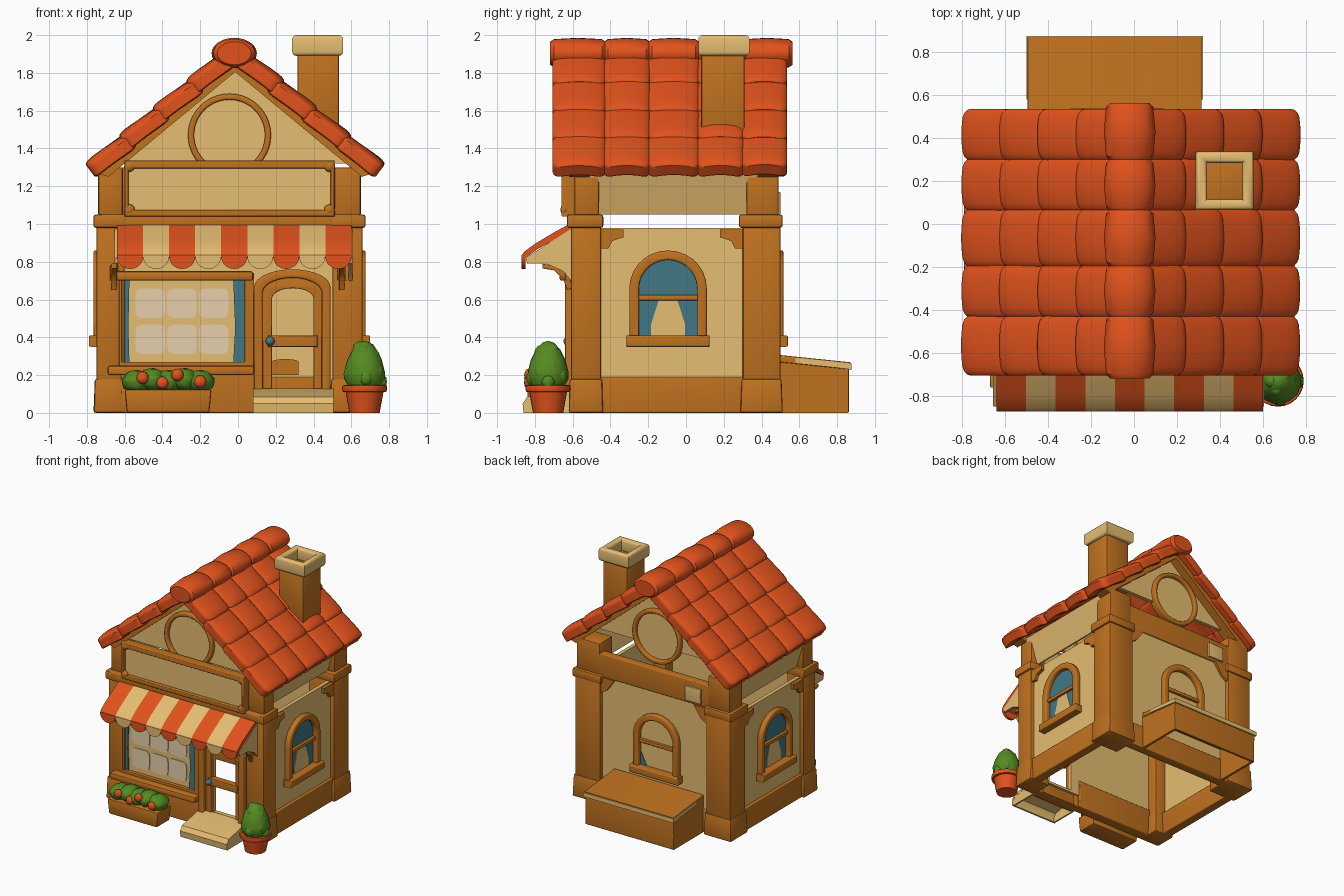
import bpy, bmesh, math, random
from mathutils import Matrix, Vector

random.seed(4)
if "Cube" in bpy.data.objects:
    bpy.data.objects.remove(bpy.data.objects["Cube"])


def material(name, rgb):
    m = bpy.data.materials.new(name)
    m.use_nodes = True
    m.diffuse_color = (*rgb, 1)
    m.node_tree.nodes["Principled BSDF"].inputs["Base Color"].default_value = (*rgb, 1)
    return m


WOOD = material("warm wood", (0.53, 0.168, 0.014))
CREAM = material("cream plaster", (0.79, 0.51, 0.168))
RED = material("terracotta red", (0.75, 0.085, 0.012))
BLUE = material("curtain blue", (0.053, 0.19, 0.24))
GREEN = material("leaf green", (0.09, 0.26, 0.015))
PANE = material("pale glass", (0.82, 0.65, 0.42))


def finish(name, bm, mat, matrix=Matrix()):
    bmesh.ops.recalc_face_normals(bm, faces=bm.faces)
    me = bpy.data.meshes.new(name)
    bm.to_mesh(me)
    bm.free()
    me.transform(matrix)
    me.materials.append(mat)
    ob = bpy.data.objects.new(name, me)
    bpy.context.collection.objects.link(ob)
    return ob


def box(name, x, y, z, mat, bevel=0.012, flare=1.0):
    bm = bmesh.new()
    bmesh.ops.create_cube(bm, size=1)
    for v in bm.verts:
        k = flare if v.co.z < 0 else 1
        v.co = [(a[0] + a[1]) / 2 + c * f * (a[1] - a[0]) for a, c, f in zip((x, y, z), v.co, (k, k, 1))]
    bmesh.ops.bevel(bm, geom=bm.edges[:], offset=bevel, segments=2, profile=0.5, affect='EDGES')
    return finish(name, bm, mat)


def wall_frame(direction):
    """Local x runs along the wall, local y is up, local z points outward."""
    n = Vector(direction)
    return Matrix((Vector((0, 0, 1)).cross(n), (0, 0, 1), n)).transposed().to_4x4()


FRONT, BACK = wall_frame((0, -1, 0)), wall_frame((0, 1, 0))
RIGHT, LEFT = wall_frame((1, 0, 0)), wall_frame((-1, 0, 0))


def plate(name, frame, loops, w0, w1, mat, bevel=0.0):
    """Flat outline, with optional holes, extruded from depth w0 to w1."""
    cu = bpy.data.curves.new(name, 'CURVE')
    cu.dimensions, cu.fill_mode = '2D', 'BOTH'
    cu.extrude, cu.bevel_depth, cu.offset = (w1 - w0) / 2 - bevel, bevel, -bevel
    cu.bevel_resolution = 2
    for pts in loops:
        s = cu.splines.new('POLY')
        s.points.add(len(pts) - 1)
        s.use_cyclic_u = True
        for p, (a, b) in zip(s.points, pts):
            p.co = (a, b, 0, 1)
    tmp = bpy.data.objects.new(name + "_outline", cu)
    bpy.context.collection.objects.link(tmp)
    bpy.context.view_layer.update()
    me = bpy.data.meshes.new_from_object(tmp.evaluated_get(bpy.context.evaluated_depsgraph_get()))
    bpy.data.objects.remove(tmp)
    bm = bmesh.new()
    bm.from_mesh(me)
    bpy.data.meshes.remove(me)
    bmesh.ops.remove_doubles(bm, verts=bm.verts, dist=0.0002)
    return finish(name, bm, mat, frame @ Matrix.Translation((0, 0, (w0 + w1) / 2)))


def rect(a, b, c, d):
    return [(a, c), (b, c), (b, d), (a, d)]


def arch(a, b, c, d, rise, n=14):
    top = [((a + b) / 2 + (b - a) / 2 * math.cos(t), d - rise + rise * math.sin(t))
           for t in (math.pi * i / n for i in range(n + 1))]
    return [(a, c), (b, c)] + top


def lathe(name, profile, loc, mat, axis='Z', squash=1.0):
    bm = bmesh.new()
    vs = [bm.verts.new((r, 0, h)) for r, h in profile]
    es = [bm.edges.new(p) for p in zip(vs, vs[1:])]
    bmesh.ops.spin(bm, geom=vs + es, axis=(0, 0, 1), cent=(0, 0, 0), angle=math.tau, steps=24)
    bmesh.ops.remove_doubles(bm, verts=bm.verts, dist=0.0005)
    rot = Matrix.Rotation(math.pi / 2, 4, 'X') if axis == 'Y' else Matrix()
    return finish(name, bm, mat, Matrix.Translation(loc) @ Matrix.Diagonal((1, 1, squash, 1)) @ rot)


def blob(name, loc, size, mat, rough=0.0, sub=3):
    bm = bmesh.new()
    bmesh.ops.create_icosphere(bm, subdivisions=sub, radius=1)
    for v in bm.verts:
        v.co *= 1 + rough * math.sin(v.co.x * 7 + 1) * math.sin(v.co.y * 7) + rough * math.sin(v.co.z * 9) / 2
    return finish(name, bm, mat, Matrix.Translation(loc) @ Matrix.Diagonal((*size, 1)))


# Corner posts with plinths, caps and upper stubs
for x0, x1, sx in ((-0.75, -0.6, -1), (0.5, 0.66, 1)):
    for y0, y1, tag in ((-0.61, -0.45, "front"), (0.3, 0.5, "back")):
        a, b = x0, x1
        if tag == "back":
            a, b = (x0, x1 + 0.07) if sx < 0 else (x0 - 0.07, x1)
        box(tag + "_post", (a, b), (y0, y1), (0.1, 1.0), WOOD)
        box(tag + "_plinth", (a - 0.008, b + 0.008), (y0 - 0.006, y1 + 0.006), (0, 0.18), WOOD, 0.012, 1.06)
        box(tag + "_cap", (a - 0.015, b + 0.015), (y0 - 0.02, y1 + 0.012), (0.98, 1.05), WOOD)
        box(tag + "_stub", (a + 0.01, b - 0.01), (y0 + 0.02, y1 - 0.01), (1.04, 1.3), WOOD)


# Arched windows, shared by three walls
def arched_window(frame, c, w, curtains):
    u0, u1 = c - 0.205, c + 0.205
    hole = arch(u0 + 0.05, u1 - 0.05, 0.4, 0.81, 0.155)
    plate("window_frame", frame, [arch(u0, u1, 0.38, 0.86, 0.2), hole], w, w + 0.045, WOOD, 0.01)
    plate("window_pane", frame, [hole], w + 0.001, w + 0.008, BLUE if curtains else CREAM)
    plate("window_bar", frame, [rect(c - 0.16, c + 0.16, 0.595, 0.625)], w, w + 0.03, WOOD, 0.006)
    plate("window_sill", frame, [rect(c - 0.22, c + 0.22, 0.35, 0.41)], w, w + 0.07, WOOD, 0.01)
    if curtains:
        plate("curtain_gap", frame, [[(c - 0.09, 0.41), (c + 0.09, 0.41), (c + 0.09, 0.47), (c + 0.05, 0.595),
                                      (c - 0.05, 0.595), (c - 0.09, 0.47)]], w + 0.004, w + 0.012, CREAM)
    else:
        plate("curtain_tip", frame, [[(c - 0.1, 0.41), (c - 0.155, 0.41), (c - 0.155, 0.52)]],
              w + 0.004, w + 0.012, BLUE)


# Side walls, open below the strip that leans out to the eaves
for frame, s, w in ((RIGHT, 1, 0.63), (LEFT, -1, 0.72)):
    a, b = sorted((-0.47 * s, 0.32 * s))
    plate("side_wall", frame, [rect(a, b, 0.17, 0.98)], w - 0.03, w, CREAM)
    plate("side_base", frame, [rect(a, b, 0, 0.19)], w - 0.06, w + 0.02, WOOD, 0.01)
    lean = frame @ Matrix.Translation((0, 1.05, w - 0.04)) @ Matrix.Rotation(math.radians(17), 4, 'X')
    plate("side_upper_wall", lean, [[(-0.46 * s, 0), (0.34 * s, 0), (0.37 * s, 0.24), (-0.54 * s, 0.24)]],
          -0.02, 0, CREAM)
    for e, d in ((-0.45 * s, s), (0.3 * s, -s)):
        plate("corner_bracket", frame, [[(e, 0.97), (e + 0.12 * d, 0.97), (e + 0.12 * d, 0.93), (e + 0.06 * d, 0.91),
                                         (e + 0.04 * d, 0.87), (e, 0.87)]], w, w + 0.025, WOOD)
    arched_window(frame, -0.095 * s, w, True)

# Back wall, beam and vent plate
plate("back_wall", BACK, [rect(-0.45, 0.55, 0.17, 1.05)], 0.42, 0.47, CREAM)
plate("back_base", BACK, [rect(-0.45, 0.55, 0, 0.19)], 0.4, 0.48, WOOD, 0.01)
plate("back_beam", BACK, [rect(-0.62, 0.7, 1.03, 1.22)], 0.42, 0.485, WOOD, 0.01)
plate("vent_plate", BACK, [rect(0.34, 0.48, 1.05, 1.17)], 0.475, 0.5, CREAM, 0.006)
plate("inner_panel", BACK, [arch(-0.32, -0.18, 0.2, 0.285, 0.015)], 0.412, 0.421, WOOD)
arched_window(BACK, 0.08, 0.47, False)
for e, d in ((-0.43, 1), (0.53, -1)):
    plate("corner_bracket", BACK, [[(e, 1.03), (e + 0.12 * d, 1.03), (e + 0.05 * d, 0.93), (e, 0.9)]], 0.47, 0.49, WOOD)

# Hollow cellar hatch behind the house, with pale worn edges
for x in (-0.49, 0.29):
    plate("hatch_side", RIGHT, [[(0.47, 0), (0.855, 0), (0.862, 0.25), (0.47, 0.29)]], x, x + 0.02, WOOD)
plate("hatch_end", BACK, [rect(-0.31, 0.49, 0, 0.25)], 0.84, 0.862, WOOD, 0.006)
plate("hatch_lid", RIGHT, [[(0.48, 0.27), (0.87, 0.23), (0.87, 0.268), (0.48, 0.308)]], -0.495, 0.315, WOOD, 0.005)
plate("hatch_edge", BACK, [rect(-0.32, 0.5, 0.228, 0.262)], 0.868, 0.876, CREAM)
for x in (-0.5, 0.313):
    plate("hatch_side_edge", RIGHT, [[(0.58, 0.265), (0.87, 0.23), (0.87, 0.262), (0.58, 0.292)]], x, x + 0.007, CREAM)

# Front wall with an open doorway
door = arch(0.18, 0.4, 0.12, 0.66, 0.055)
plate("front_wall", FRONT, [rect(-0.62, 0.52, 0.1, 1.0), door], 0.54, 0.57, CREAM)
plate("front_base", FRONT, [rect(-0.62, 0.1, 0, 0.23)], 0.53, 0.62, WOOD, 0.01)
plate("front_beam", FRONT, [rect(-0.72, 0.64, 0.985, 1.05)], 0.52, 0.63, WOOD, 0.01)
plate("door_frame", FRONT, [arch(0.085, 0.49, 0, 0.76, 0.095), arch(0.13, 0.445, 0.01, 0.715, 0.08)], 0.55, 0.64, WOOD, 0.01)
plate("door_leaf", FRONT, [arch(0.13, 0.445, 0, 0.72, 0.08), door], 0.56, 0.605, WOOD, 0.006)
plate("door_bar", FRONT, [rect(0.16, 0.42, 0.35, 0.41)], 0.56, 0.615, WOOD, 0.006)
blob("door_knob", (0.17, -0.625, 0.38), (0.024, 0.024, 0.024), BLUE)

# Shop window
plate("shop_window_back", FRONT, [rect(-0.62, 0.05, 0.24, 0.72)], 0.56, 0.59, CREAM)
plate("shop_window_frame", FRONT, [rect(-0.63, 0.085, 0.22, 0.74), rect(-0.615, 0.035, 0.27, 0.7)], 0.56, 0.62, WOOD, 0.006)
for i in range(3):
    for z in (0.315, 0.505):
        x = -0.54 + 0.168 * i
        pts = [(x + 0.075 + 0.078 * math.copysign(abs(math.cos(t)) ** 0.35, math.cos(t)),
                z + 0.075 + 0.078 * math.copysign(abs(math.sin(t)) ** 0.35, math.sin(t)))
               for t in (math.tau * (k + 0.5) / 24 for k in range(24))]
        plate("shop_pane", FRONT, [pts], 0.589, 0.596, PANE)
for a, b, c in ((-0.615, -0.575, -0.58), (0.035, -0.025, -0.015)):
    plate("shop_curtain", FRONT, [[(a, 0.27), (b, 0.27), (c, 0.45), (b, 0.7), (a, 0.7)]], 0.588, 0.6, BLUE)
box("shop_lintel", (-0.645, 0.08), (-0.67, -0.57), (0.7, 0.75), WOOD)
box("shop_sill", (-0.69, 0.085), (-0.68, -0.57), (0.2, 0.25), WOOD)

# Sign board
plate("sign_panel", FRONT, [rect(-0.58, 0.49, 1.06, 1.32)], 0.58, 0.63, CREAM)
plate("sign_frame", FRONT, [rect(-0.6, 0.51, 1.04, 1.335), rect(-0.58, 0.49, 1.075, 1.295)], 0.58, 0.66, WOOD, 0.008)
for x in (-0.575, 0.485):
    for z in (1.075, 1.305):
        blob("sign_corner", (x, -0.645, z), (0.03, 0.02, 0.03), WOOD, 0, 2)

# Striped awning with scalloped edge, cheeks and brackets
for i in range(9):
    x0 = -0.64 + i * 0.1378
    x1, mat = x0 + 0.1378, (RED, CREAM)[i % 2]
    slope = [(-0.59, 1.015), (-0.7, 0.955), (-0.8, 0.895), (-0.855, 0.855), (-0.872, 0.83), (-0.85, 0.82), (-0.79, 0.865),
             (-0.59, 0.975)]
    plate("awning_stripe", RIGHT, [slope], x0, x1, mat)
    tongue = [(a, 1.6 - b) for a, b in arch(x0, x1, 0.765, 0.838, 0.065, 10)]
    plate("awning_scallop", FRONT, [tongue], 0.85, 0.872, mat)
for x in (-0.655, 0.585):
    plate("awning_cheek", RIGHT, [[(-0.6, 0.98), (-0.85, 0.82), (-0.84, 0.79), (-0.74, 0.79), (-0.65, 0.75), (-0.6, 0.69)]],
          x, x + 0.02, CREAM)
for x in (-0.67, 0.535):
    plate("awning_bracket", RIGHT, [[(-0.76, 0.79), (-0.68, 0.775), (-0.62, 0.73), (-0.6, 0.66), (-0.63, 0.65),
                                     (-0.65, 0.71), (-0.7, 0.755), (-0.76, 0.765)]], x, x + 0.03, WOOD, 0.004)
    box("bracket_block", (x - 0.008, x + 0.038), (-0.64, -0.59), (0.7, 0.78), WOOD, 0.006)

# Gables with round windows and rafters; the back one stops higher
CX, TOP, A = -0.015, 1.84, math.radians(39.5)
for frame, s, w, half, base in ((FRONT, 1, 0.55, 0.62, 1.32), (BACK, -1, 0.42, 0.52, 1.385)):
    c = CX * s
    plate("gable", frame, [[(c - half, base), (c + half, base), (c, 1.84)]], w - 0.03, w, CREAM)
    ring = [[(-0.045 * s + r * math.cos(math.tau * k / 40), 1.47 + r * math.sin(math.tau * k / 40)) for k in range(40)]
            for r in (0.22, 0.188)]
    plate("round_window_frame", frame, ring, w - 0.035, w + 0.035, WOOD, 0.01)
    plate("round_window_pane", frame, ring[1:], w - 0.035, w + 0.004, CREAM)
    for d in (-1, 1):
        plate("rafter", frame, [[(c, TOP + 0.02), (c + 0.72 * d, 1.265), (c + 0.67 * d, 1.25), (c, TOP - 0.035)]],
              w - 0.04, w + 0.07, WOOD)

# Roof tiles, in overlapping courses
ROWS = (-0.7, -0.43, -0.195, 0.065, 0.3, 0.53)
for side in (1, -1):
    for j in range(4):
        for y0, y1 in zip(ROWS, ROWS[1:]):
            bm = bmesh.new()
            bmesh.ops.create_cube(bm, size=1)
            bmesh.ops.bevel(bm, geom=bm.edges[:], offset=0.16, segments=3, profile=0.5, affect='EDGES')
            bmesh.ops.subdivide_edges(bm, edges=[e for e in bm.edges if e.calc_length() > 0.5], cuts=4, use_grid_fill=True)
            for v in bm.verts:
                droop = 0.03 * max(0, v.co.x) ** 2
                v.co.z = v.co.z * 0.09 + 0.022 * (1 - 4 * v.co.y ** 2) * (0.8 + 0.4 * v.co.x) - droop
                v.co.x, v.co.y = v.co.x * 0.275, v.co.y * (y1 - y0 + 0.012)
            turn = Matrix.Rotation(0 if side > 0 else math.pi, 4, 'Z')
            slide = Matrix.Translation((0.12 + 0.23 * j, 0, 0.042))
            tilt = Matrix.Rotation(-0.06 + random.uniform(-0.03, 0.03), 4, 'Y')
            m = Matrix.Translation((CX, (y0 + y1) / 2, TOP)) @ turn @ Matrix.Rotation(A, 4, 'Y') @ slide @ tilt
            finish("roof_tile", bm, RED, m)
RIDGE = (-0.715, -0.43, -0.195, 0.065, 0.3, 0.56)
for y0, y1 in zip(RIDGE, RIDGE[1:]):
    h = (y1 - y0) / 2 + 0.004
    lathe("ridge_tile", [(0, -h), (0.09, -h), (0.11, -h + 0.02), (0.12, 0), (0.11, h - 0.02), (0.09, h), (0, h)],
          (CX - 0.005, (y0 + y1) / 2, 1.904), RED, 'Y', 0.68)

# Chimney with a hollow cap
box("chimney_shaft", (0.315, 0.535), (0.08, 0.31), (1.45, 1.905), WOOD)
plate("chimney_cap", Matrix(), [rect(0.287, 0.557, 0.065, 0.337), rect(0.34, 0.505, 0.115, 0.285)], 1.89, 2.0, CREAM, 0.022)

# Sloping hollow door step
plate("door_step", RIGHT, [[(-0.59, 0.13), (-0.62, 0.13), (-0.84, 0.085), (-0.865, 0.05), (-0.86, 0), (-0.845, 0),
                            (-0.845, 0.045), (-0.83, 0.068), (-0.62, 0.112), (-0.59, 0.112)]], 0.08, 0.505, CREAM)
for x in (0.082, 0.49):
    plate("step_side", RIGHT, [[(-0.59, 0), (-0.855, 0), (-0.855, 0.05), (-0.835, 0.08), (-0.59, 0.125)]], x, x + 0.013, CREAM)

# Flower box
box("flower_box", (-0.6, -0.14), (-0.84, -0.66), (0, 0.125), WOOD, 0.012, 0.95)
for i in range(5):
    x = -0.54 + i * 0.085
    blob("flower_bush", (x, -0.75, 0.165 + 0.01 * (i % 2)), (0.075, 0.09, 0.06), GREEN, 0.06)
for x, z in ((-0.505, 0.185), (-0.4, 0.158), (-0.32, 0.2), (-0.2, 0.165)):
    blob("flower", (x, -0.83, z), (0.034, 0.028, 0.034), RED, 0.06, 2)

# Potted shrub
P = (0.67, -0.73, 0)
lathe("plant_pot", [(0, 0), (0.08, 0), (0.1, 0.11), (0.115, 0.112), (0.12, 0.125), (0.117, 0.145), (0.1, 0.148),
                    (0.095, 0.13), (0, 0.13)], P, RED)
shrub = [(0, 0.12), (0.08, 0.13), (0.108, 0.18), (0.107, 0.22), (0.092, 0.28), (0.064, 0.335), (0.03, 0.372), (0, 0.382)]
lathe("shrub", shrub, P, GREEN)
for k in range(18):
    t, z = k * 2.4, 0.165 + 0.01 * k
    r = 0.083 - 0.055 * (k / 17) ** 1.5
    blob("shrub_leaf", (P[0] + r * math.cos(t), P[1] + r * math.sin(t), z), (0.037, 0.037, 0.045), GREEN, 0, 2)

# Smooth the rounded parts, keep hard edges
bpy.ops.object.select_all(action='DESELECT')
for ob in bpy.context.collection.objects:
    if ob.type == 'MESH':
        ob.select_set(True)
        bpy.context.view_layer.objects.active = ob
bpy.ops.object.shade_smooth_by_angle(angle=math.radians(35))
